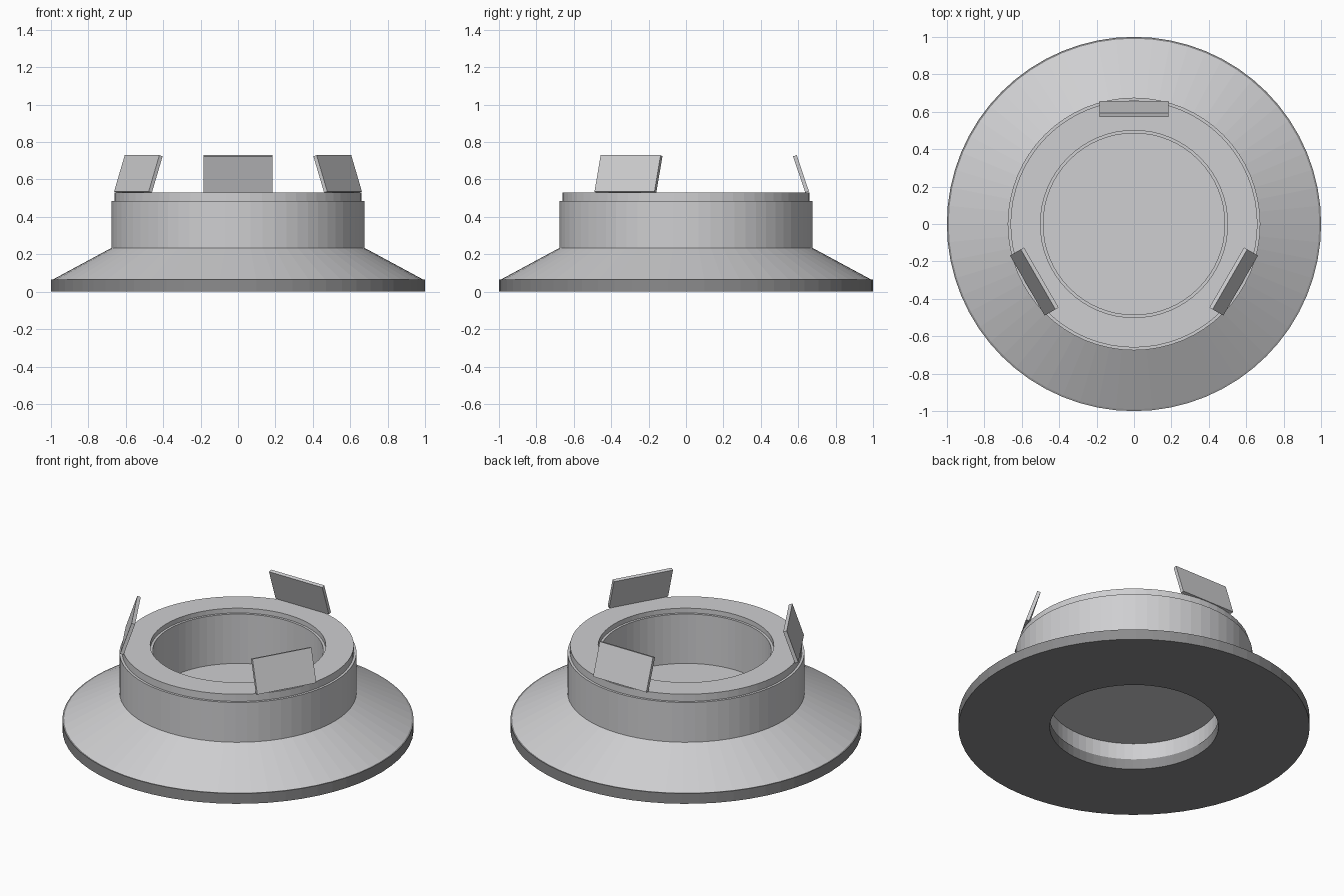
import bpy, bmesh, math
from mathutils import Matrix, Vector

cube = bpy.data.objects.get("Cube")
if cube:
    bpy.data.objects.remove(cube, do_unlink=True)

SEGMENTS = 64


def make_material(name, color):
    mat = bpy.data.materials.new(name)
    mat.use_nodes = True
    mat.diffuse_color = (*color, 1)
    mat.node_tree.nodes["Principled BSDF"].inputs["Base Color"].default_value = (*color, 1)
    return mat


def finish(name, bm, mat):
    bmesh.ops.recalc_face_normals(bm, faces=bm.faces)
    mesh = bpy.data.meshes.new(name)
    bm.to_mesh(mesh)
    bm.free()
    mesh.materials.append(mat)
    obj = bpy.data.objects.new(name, mesh)
    bpy.context.collection.objects.link(obj)
    return obj


def lathe(name, profile, mat):
    """Revolve a closed (radius, height) outline around z."""
    bm = bmesh.new()
    rings = []
    for i in range(SEGMENTS):
        a = math.tau * i / SEGMENTS
        rings.append([bm.verts.new((r * math.cos(a), r * math.sin(a), z)) for r, z in profile])
    count = len(profile)
    for i in range(SEGMENTS):
        here, after = rings[i], rings[(i + 1) % SEGMENTS]
        for j in range(count):
            k = (j + 1) % count
            bm.faces.new((here[j], after[j], after[k], here[k]))
    return finish(name, bm, mat)


light_grey = make_material("light grey metal", (0.62, 0.62, 0.635))
dark_grey = make_material("dark grey metal", (0.26, 0.26, 0.265))

# Flat trim ring
lathe("trim_ring", [(0.48, 0), (1, 0), (1, 0.065), (0.48, 0.065)], dark_grey)

# Flared housing with stepped collar and hollow centre
lathe("housing", [(0.485, 0.065), (0.99, 0.065), (0.675, 0.235), (0.675, 0.485),
                  (0.66, 0.485), (0.66, 0.53), (0.5, 0.53), (0.5, 0.5),
                  (0.485, 0.5)], light_grey)

# Cover disc closing the opening
bm = bmesh.new()
bmesh.ops.create_cone(bm, cap_ends=True, segments=SEGMENTS, radius1=0.487, radius2=0.487,
                      depth=0.02, matrix=Matrix.Translation((0, 0, 0.18)))
finish("cover_disc", bm, light_grey)

# Three inward leaning spring clips, extruded from a side outline
clip_outline = [(0.638, 0.53), (0.658, 0.535), (0.592, 0.73), (0.572, 0.724)]
for i, name in enumerate(("back_clip", "right_clip", "left_clip")):
    bm = bmesh.new()
    face = bm.faces.new([bm.verts.new((-0.185, y, z)) for y, z in clip_outline])
    extruded = bmesh.ops.extrude_face_region(bm, geom=[face])["geom"]
    moved = [v for v in extruded if isinstance(v, bmesh.types.BMVert)]
    bmesh.ops.translate(bm, verts=moved, vec=Vector((0.37, 0, 0)))
    bm.transform(Matrix.Rotation(math.tau * i / 3, 4, "Z"))
    finish(name, bm, light_grey)
